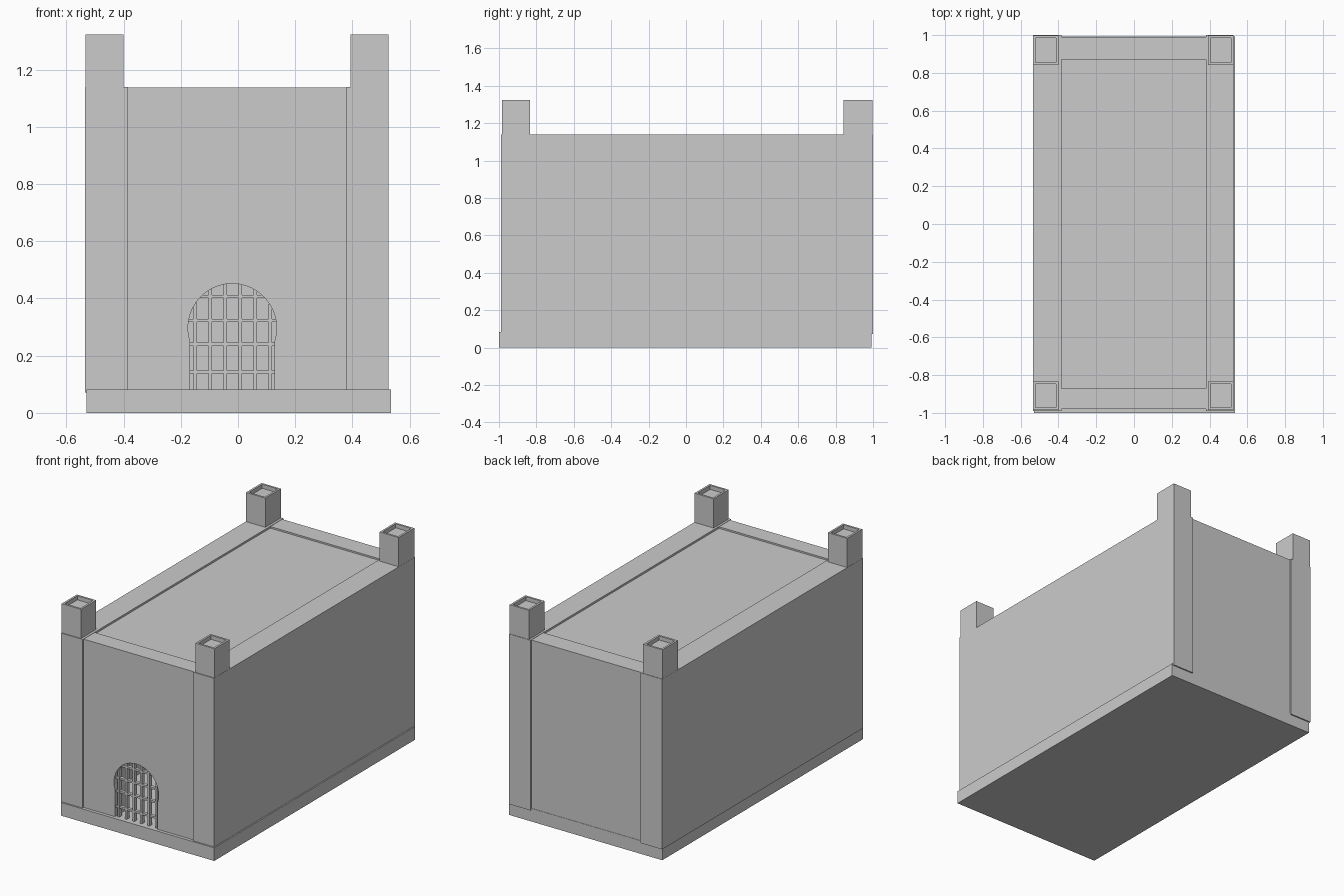
import bpy, bmesh, math

if "Cube" in bpy.data.objects:
    bpy.data.objects.remove(bpy.data.objects["Cube"])


def finish(name, bm):
    bmesh.ops.recalc_face_normals(bm, faces=bm.faces)
    me = bpy.data.meshes.new(name)
    bm.to_mesh(me)
    bm.free()
    ob = bpy.data.objects.new(name, me)
    bpy.context.collection.objects.link(ob)
    return ob


def add_box(bm, x0, x1, y0, y1, z0, z1):
    vs = bmesh.ops.create_cube(bm, size=1)["verts"]
    for v in vs:
        v.co.x = x1 if v.co.x > 0 else x0
        v.co.y = y1 if v.co.y > 0 else y0
        v.co.z = z1 if v.co.z > 0 else z0
    return vs


def box(name, *b):
    bm = bmesh.new()
    add_box(bm, *b)
    return finish(name, bm)


# Floor slab
box("base", -0.53, 0.535, -1.0, 0.992, 0, 0.082)

# Long side walls, back wall and slightly sunken roof
box("left_wall", -0.535, -0.385, -0.99, 1.0, 0.072, 1.14)
box("right_wall", 0.38, 0.527, -0.99, 1.0, 0.072, 1.14)
box("back_wall", -0.385, 0.38, 0.87, 0.99, 0.08, 1.138)
box("roof", -0.385, 0.38, -0.87, 0.87, 1.03, 1.128)

# Front wall with arched doorway, cut as one profile and extruded
cx, cz, r, half = -0.02, 0.297, 0.155, 0.148
a0 = -math.acos(half / r)
steps = 24
arch = [(cx + half, 0.08)]
for i in range(steps + 1):
    a = a0 + (math.pi - 2 * a0) * i / steps
    arch.append((cx + r * math.cos(a), cz + r * math.sin(a)))
arch.append((cx - half, 0.08))
outline = [(-0.385, 0.08), (-0.385, 1.138), (0.38, 1.138), (0.38, 0.08)] + arch
bm = bmesh.new()
face = bm.faces.new([bm.verts.new((x, -0.98, z)) for x, z in outline])
ext = bmesh.ops.extrude_face_region(bm, geom=[face])["geom"]
for v in ext:
    if isinstance(v, bmesh.types.BMVert):
        v.co.y = -0.87
bmesh.ops.triangulate(bm, faces=[f for f in bm.faces if len(f.verts) > 4])
finish("front_wall", bm)

# Portcullis: bars trimmed to the arch
bm = bmesh.new()
w, y0, y1 = 0.006, -0.972, -0.945
for i in range(6):
    x = -0.15 + 0.0525 * i
    top = cz + math.sqrt(max(r * r - (x - cx) ** 2, 0))
    add_box(bm, x - w, x + w, y0, y1, 0.08, top + 0.004)
for z in (0.143, 0.24, 0.323, 0.407):
    h = half if z < cz else math.sqrt(r * r - (z - cz) ** 2)
    add_box(bm, cx - h - 0.004, cx + h + 0.004, y0 + 0.003, y1 - 0.003, z - w, z + w)
finish("gate_bars", bm)

# Corner turrets with hollowed tops
for side, x0, x1 in (("left", -0.534, -0.4), ("right", 0.393, 0.526)):
    for end, ya, yb in (("front", -0.985, -0.835), ("back", 0.842, 0.997)):
        bm = bmesh.new()
        add_box(bm, x0, x1, ya, yb, 1.12, 1.323)
        bm.normal_update()
        lid = max(bm.faces, key=lambda f: f.calc_center_median().z)
        bmesh.ops.inset_region(bm, faces=[lid], thickness=0.018)
        ext = bmesh.ops.extrude_face_region(bm, geom=[lid])["geom"]
        for v in ext:
            if isinstance(v, bmesh.types.BMVert):
                v.co.z -= 0.025
        if lid.is_valid:
            bmesh.ops.delete(bm, geom=[lid], context="FACES_ONLY")
        finish(f"{end}_{side}_turret", bm)
